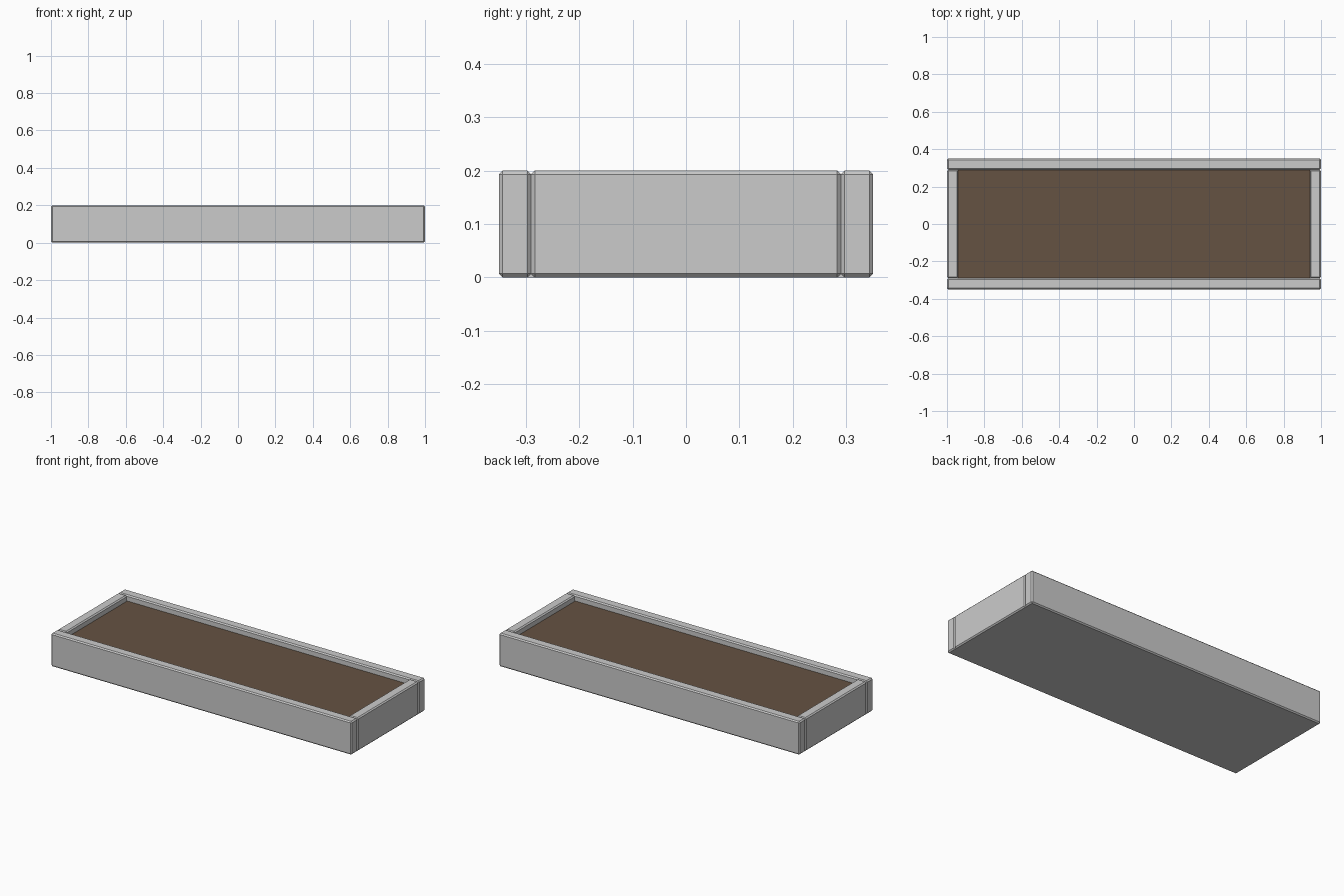
import bpy

if "Cube" in bpy.data.objects:
    bpy.data.objects.remove(bpy.data.objects["Cube"])

BEVEL = 0.007


def box(name, size, center, bevel=0.0):
    bpy.ops.mesh.primitive_cube_add(size=1, location=center)
    ob = bpy.context.object
    ob.name = name
    ob.scale = size
    bpy.ops.object.transform_apply(location=False, rotation=False, scale=True)
    if bevel:
        mod = ob.modifiers.new("Chamfer", 'BEVEL')
        mod.width = bevel
        mod.segments = 1
    return ob


# Chamfered walls: long sides run full length, short ends fit between them
for label, s in (("front", -1), ("back", 1)):
    box(label + "_wall", (2.0, 0.06, 0.2), (0, s * 0.32, 0.1), BEVEL)
for label, s in (("left", -1), ("right", 1)):
    box(label + "_wall", (0.06, 0.58, 0.2), (s * 0.97, 0, 0.1), BEVEL)

# Floor slab, just inside the chamfered outer edges
box("floor_panel", (1.986, 0.686, 0.028), (0, 0, 0.014))

# Soil filling, a little below the rim
soil = box("soil", (1.88, 0.58, 0.137), (0, 0, 0.0965))
mat = bpy.data.materials.new("soil_brown")
mat.diffuse_color = (0.13, 0.085, 0.055, 1)
mat.use_nodes = True
mat.node_tree.nodes["Principled BSDF"].inputs["Base Color"].default_value = mat.diffuse_color
soil.data.materials.append(mat)
